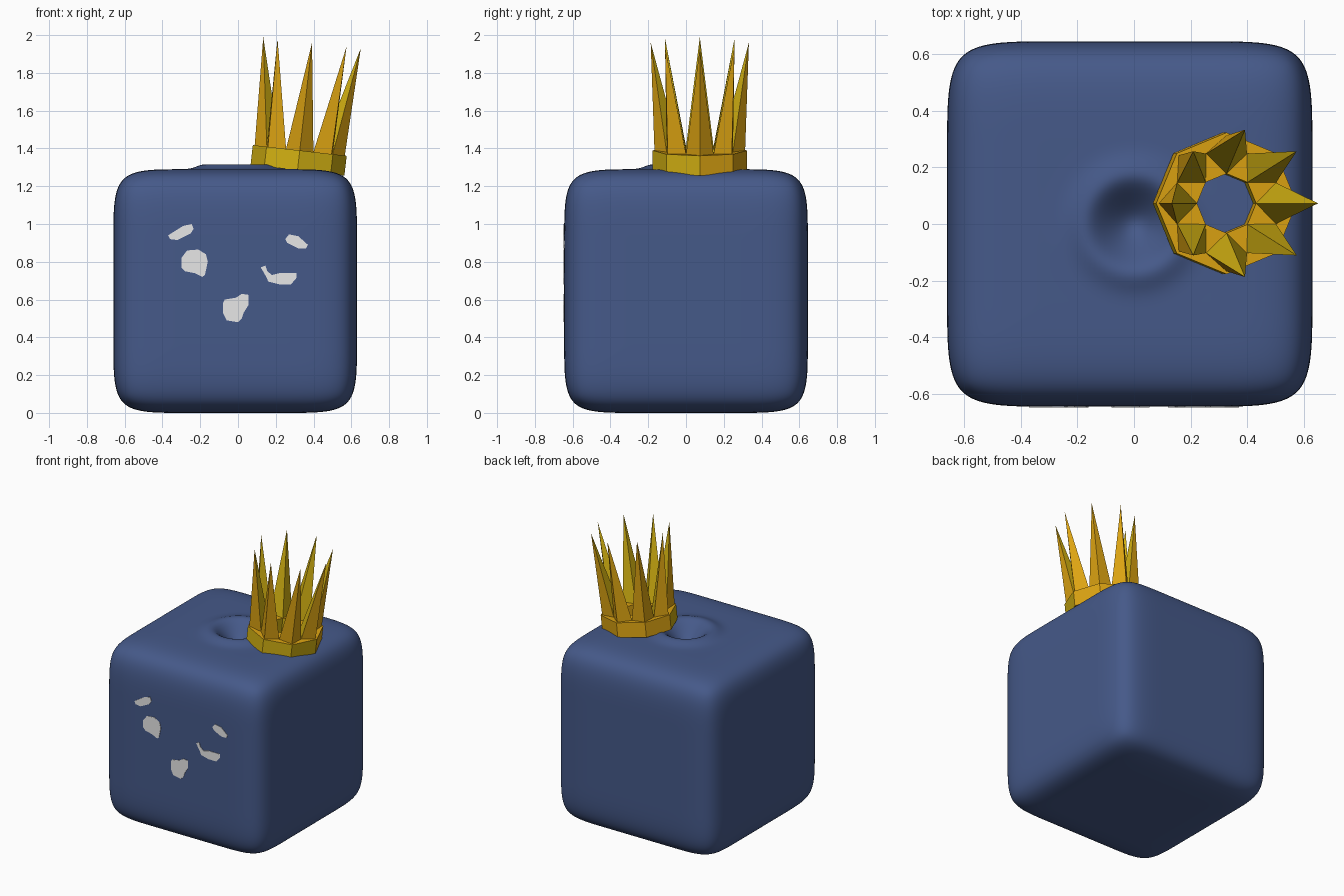
import bpy, bmesh
from math import cos, sin, pi, exp, hypot, radians
from mathutils import Vector, Matrix

if "Cube" in bpy.data.objects:
    bpy.data.objects.remove(bpy.data.objects["Cube"], do_unlink=True)


def material(name, colour):
    mat = bpy.data.materials.new(name)
    mat.use_nodes = True
    rgba = (*colour, 1)
    mat.diffuse_color = rgba
    mat.node_tree.nodes["Principled BSDF"].inputs["Base Color"].default_value = rgba
    return mat


BLUE = material("slate blue", (0.06, 0.1, 0.25))
WHITE = material("soft white", (0.8, 0.8, 0.8))
ORANGE = material("orange gold", (0.72, 0.37, 0.006))
YELLOW = material("yellow gold", (0.65, 0.44, 0.006))


def finish(name, bm, *materials):
    """Turn a bmesh into a named object with its materials."""
    mesh = bpy.data.meshes.new(name)
    bm.to_mesh(mesh)
    bm.free()
    for mat in materials:
        mesh.materials.append(mat)
    obj = bpy.data.objects.new(name, mesh)
    bpy.context.collection.objects.link(obj)
    return obj


# Soft cube body: supporting loops, then subdivision
HALF, SOFT = 0.645, 0.32
centre = Vector((-0.015, 0, HALF))
bm = bmesh.new()
bmesh.ops.create_cube(bm, size=2 * HALF)
for axis in range(3):
    for side in (-1, 1):
        normal = Vector((0, 0, 0))
        normal[axis] = side
        bmesh.ops.bisect_plane(bm, geom=bm.verts[:] + bm.edges[:] + bm.faces[:],
                               plane_co=normal * (HALF - SOFT), plane_no=normal)
bmesh.ops.translate(bm, verts=bm.verts[:], vec=centre)
body = finish("body", bm, BLUE)
subdivision = body.modifiers.new("soft", "SUBSURF")
subdivision.levels = subdivision.render_levels = 5
bpy.context.view_layer.objects.active = body
body.select_set(True)
bpy.ops.object.modifier_apply(modifier=subdivision.name)

# Dimple with a raised rim in the top
for vert in body.data.vertices:
    if vert.co.z > 2 * HALF - 0.1:
        r = hypot(vert.co.x, vert.co.y)
        vert.co.z += 0.03 * exp(-((r - 0.17) / 0.06) ** 2) - 0.1 * exp(-(r / 0.1) ** 2)
body.data.shade_smooth()


# Face patches: thin plates, outlines in hundredths of a unit
def plate(name, outline):
    bm = bmesh.new()
    front = [bm.verts.new((x / 100, -HALF - 0.003, z / 100)) for x, z in outline]
    face = bm.faces.new(front)
    made = bmesh.ops.extrude_face_region(bm, geom=[face])["geom"]
    moved = [v for v in made if isinstance(v, bmesh.types.BMVert)]
    bmesh.ops.translate(bm, verts=moved, vec=(0, 0.006, 0))
    bmesh.ops.recalc_face_normals(bm, faces=bm.faces[:])
    return finish(name, bm, WHITE)


plate("right_brow", [(-37, 94), (-36, 92), (-32, 91.5), (-25, 95),
                     (-23.5, 97.5), (-24.5, 100), (-29, 99)])
plate("right_eye", [(-30, 77), (-28, 75), (-23, 74), (-19, 72), (-17.5, 73),
                    (-16, 80), (-17, 84), (-21, 86.5), (-27, 86), (-30, 82)])
plate("left_brow", [(25, 92), (26, 90), (32, 87), (36, 87), (37, 89), (32, 93.5), (27, 94.5)])
plate("left_wink", [(12, 77), (15, 72), (16, 69.5), (22, 68), (28, 68), (31, 71.5),
                    (31, 74), (22, 74), (18, 73), (15.5, 75), (14.5, 78)])
plate("mouth", [(-8, 58), (-8, 53), (-6, 49), (0, 48), (2, 50), (3, 53),
                (5.5, 57), (5.5, 62.5), (2, 63), (-1, 61), (-7, 60)])

# Crown: a tilted eight-sided band with tall pointed spikes
SIDES = 8
RIM, HOLE, BAND, TIP = 0.25, 0.105, 0.105, 0.68
pose = Matrix.Translation((0.315, 0.073, 1.285)) @ Matrix.Rotation(radians(6.5), 4, "Y")


def polar(radius, step, z):
    angle = 2 * pi * step / SIDES
    return radius * cos(angle), radius * sin(angle), z


bm = bmesh.new()
section = [(RIM, 0), (RIM, BAND), (HOLE, BAND), (HOLE, 0)]
rings = [[bm.verts.new(polar(r, i, z)) for i in range(SIDES)] for r, z in section]
for k, ring in enumerate(rings):
    above = rings[(k + 1) % len(rings)]
    for i in range(SIDES):
        j = (i + 1) % SIDES
        bm.faces.new((ring[i], ring[j], above[j], above[i]))
bmesh.ops.recalc_face_normals(bm, faces=bm.faces[:])
for face in bm.faces:
    face.material_index = int(face.normal.y < -0.3)
bmesh.ops.transform(bm, matrix=pose, verts=bm.verts[:])
finish("crown_band", bm, ORANGE, YELLOW)

bm = bmesh.new()
for i in range(SIDES):
    tip = bm.verts.new(polar(0.26, i, TIP))
    base = [bm.verts.new(polar(r, i + turn, BAND)) for r, turn in
            ((0.24, 0), (0.19, 0.5), (HOLE, 0), (0.19, -0.5))]
    for k in range(4):
        face = bm.faces.new((base[k], base[(k + 1) % 4], tip))
        face.material_index = int(k in (1, 2))  # inner sides are yellower
bmesh.ops.recalc_face_normals(bm, faces=bm.faces[:])
bmesh.ops.transform(bm, matrix=pose, verts=bm.verts[:])
finish("crown_spikes", bm, ORANGE, YELLOW)
